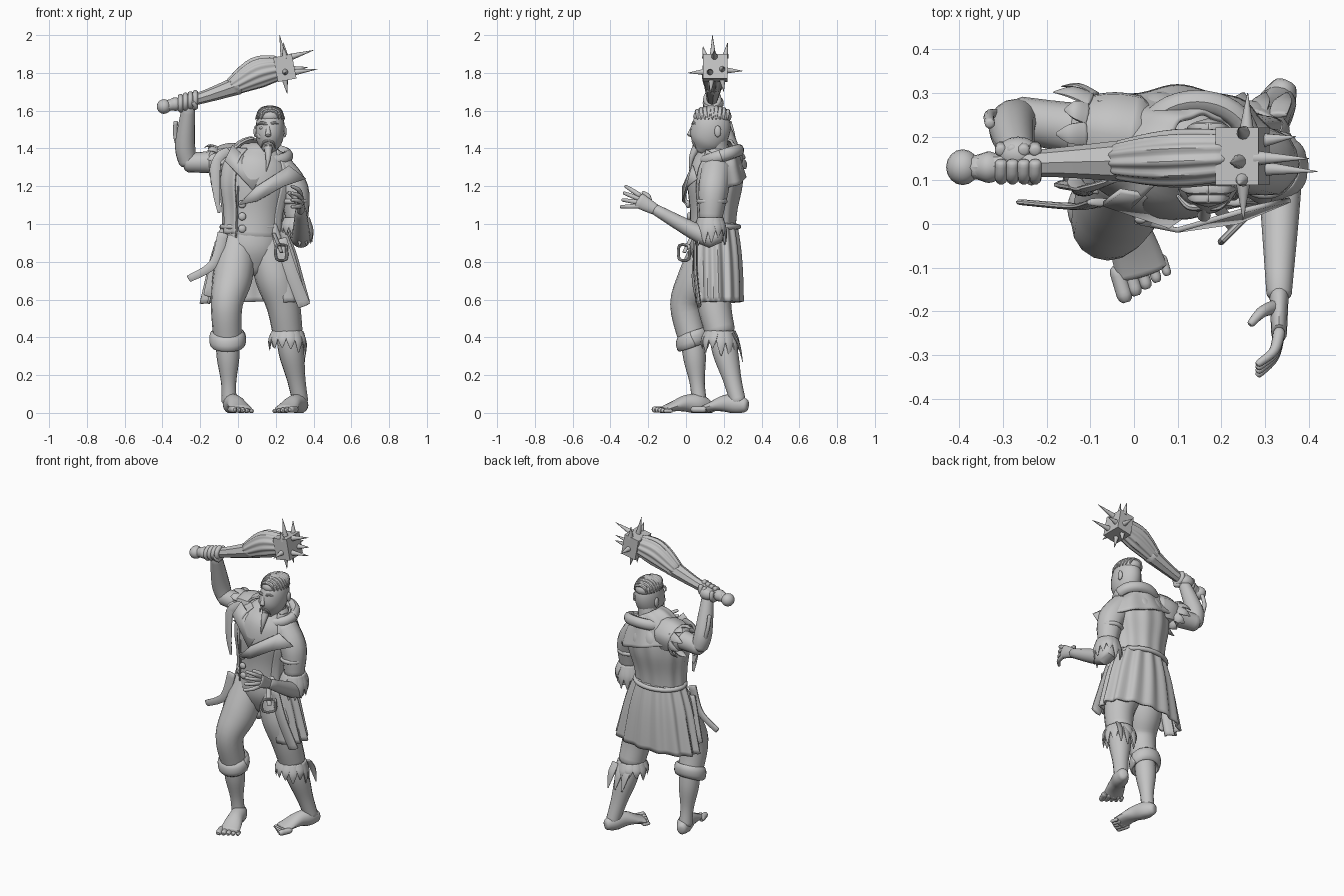
import bpy, bmesh, math, random
from mathutils import Vector, Matrix

random.seed(4)
if bpy.data.objects.get("Cube"):
    bpy.data.objects.remove(bpy.data.objects["Cube"])

shade = .55
grey = bpy.data.materials.new("stone grey")
grey.use_nodes = True
grey.diffuse_color = (shade, shade, shade, 1)
grey.node_tree.nodes["Principled BSDF"].inputs["Base Color"].default_value = grey.diffuse_color

X, Y, Z = Matrix.Identity(3)
meshes, shells = {}, set()


def part(name):
    if name not in meshes:
        meshes[name] = bmesh.new()
    return meshes[name]


def spline(values, t):
    """Smooth curve through numbers or points, t from start to end."""
    last = len(values) - 1
    if last == 0:
        return values[0]
    i = min(int(t * last), last - 1)
    f = t * last - i
    before, start, end, after = (values[max(0, min(last, j))] for j in range(i - 1, i + 3))
    pull, push = (end - before) / 2, (after - start) / 2
    rise = end - start
    return start + pull * f + (rise * 3 - pull * 2 - push) * f**2 + (pull + push - rise * 2) * f**3


def circle(count):
    for k in range(count):
        angle = math.tau * k / count
        yield math.cos(angle), math.sin(angle)


def tube(name, path, radii, flat=(1,), across=X, sides=16, steps=5, arc=None, folds=0, depth=.05, dome=.5):
    """Sweep an ellipse along a path; flat is its second radius over its first."""
    bm, path = part(name), [Vector(p) for p in path]
    total = steps * max(len(path) - 1, len(radii) - 1)
    low, high = (math.radians(a) for a in arc or (0, 360))
    rings = []

    def add_ring(i, shift=0, scale=1):
        t = i / total
        along = (spline(path, min(1, t + .01)) - spline(path, max(0, t - .01))).normalized()
        side = (across - along * across.dot(along)).normalized()
        other = along.cross(side)
        wide = max(spline(radii, t), .001)
        deep = wide * spline(flat, t)
        centre = spline(path, t) + along * shift * dome * min(wide, deep)
        ring = []
        for k in range(sides + 1 if arc else sides):
            angle = low + (high - low) * k / sides
            grow = scale * (1 + depth * math.sin(folds * angle))
            ring.append(bm.verts.new(centre + grow * (side * wide * math.cos(angle) + other * deep * math.sin(angle))))
        rings.append(ring)

    caps = [] if arc else [(.6, .8), (.9, .45)]
    for shift, scale in reversed(caps):
        add_ring(0, -shift, scale)
    for i in range(total + 1):
        add_ring(i)
    for shift, scale in caps:
        add_ring(total, shift, scale)
    for lower, upper in zip(rings, rings[1:]):
        for k in range(sides):
            j = (k + 1) % len(lower)
            bm.faces.new((lower[k], lower[j], upper[j], upper[k]))
    if arc:
        shells.add(name)
    else:
        bm.faces.new(reversed(rings[0]))
        bm.faces.new(rings[-1])


def blob(name, centre, size):
    matrix = Matrix.Translation(centre) @ Matrix.Diagonal((*size, 1))
    bmesh.ops.create_uvsphere(part(name), u_segments=16, v_segments=10, radius=1, matrix=matrix)


def plate(name, points):
    bm = part(name)
    face = bm.faces.new([bm.verts.new(p) for p in points])
    bmesh.ops.triangulate(bm, faces=[face])
    shells.add(name)


def hoop(name, centre, wide, deep, thick, tall=1, tilt=0):
    spots = [Vector(centre) + Vector((wide * c, deep * s, tilt * s)) for c, s in circle(12)]
    tube(name, spots + spots[:1], [thick * tall], [1 / tall], across=Z, sides=10, steps=3)


def ribbon(name, path, width, across=Y):
    tube(name, path, [w / 3 for w in width], [3], across=across, sides=10)


def fringe(name, centre, radius, fall, count):
    """Ragged strips around a ring, trailing along the fall direction."""
    fall = Vector(fall)
    side = fall.orthogonal().normalized()
    other = fall.normalized().cross(side)
    for c, s in circle(count):
        out = side * c + other * s
        root = Vector(centre) + out * radius
        tip = root + fall * random.uniform(.6, 1.2) + out * .02
        ribbon(name, [root, root.lerp(tip, .5) + out * .01, tip], (.027, .023, .003), across=out)


# trousers and calves
right_hip, right_knee, right_cuff, right_ankle = (0, .14, .9), (-.06, 0, .57), (-.055, .035, .39), (-.047, .07, .06)
left_hip, left_knee, left_cuff, left_ankle = (.15, .15, .9), (.24, .15, .57), (.262, .18, .43), (.33, .275, .06)
tube("trousers", [(.07, .14, .76), (.07, .14, .97)], radii=(.1, .155, .15), flat=[.75])
tube("trousers", [right_hip, (-.03, .06, .71), right_knee, right_cuff], radii=(.1, .105, .084, .075))
tube("trousers", [left_hip, (.2, .14, .72), left_knee, left_cuff], radii=(.1, .11, .09, .08))
tube("right_calf", [right_cuff, right_ankle], radii=(.062, .06, .04, .04))
tube("left_calf", [left_cuff, left_ankle], radii=(.06, .067, .048, .042))
hoop("trouser_cuff", right_cuff, wide=.08, deep=.07, thick=.018, tall=2.3, tilt=.025)
fringe("torn_trouser_hem", left_cuff, radius=.075, fall=-Z * .12, count=13)
for k in range(3):
    top = Vector((.23 + .05 * k, .25, .42))
    ribbon("torn_trouser_hem", [top, top + Vector((.01, .03, -.06)), top + Vector((.02, .05, -.15))], (.022, .022, .004))


# bare feet
def foot(name, heel, ahead, outward):
    heel, ahead = Vector(heel), Vector(ahead).normalized()
    side = ahead.cross(Z) * outward
    tube(name, [heel + Z * .04, heel + ahead * .12 + Z * .05, heel + ahead * .235 + Z * .02],
         radii=(.03, .046, .047, .056, .06), flat=(1.2, 1.15, .95, .5, .35), across=side)
    for toe in range(5):
        thick = .018 - .002 * toe
        root = heel + ahead * .22 + side * (.027 * toe - .053) + Z * thick
        tube(name, [root, root + ahead * (.055 - .006 * toe)], [thick], across=side, sides=10, dome=1)


foot("right_foot", heel=(-.05, .115, 0), ahead=(.3, -1, 0), outward=-1)
foot("left_foot", heel=(.345, .315, 0), ahead=(-.45, -1, 0), outward=1)

# waistcoat, coat and skirt
body = [(.075, .14, .94), (.09, .15, 1.2), (.12, .17, 1.38)]
tube("waistcoat", body, radii=(.152, .155, .18, .17, .12), flat=[.79], sides=28)
tube("coat", body, radii=(.158, .164, .192, .185, .13), flat=[.77], sides=60, arc=(-42, 236), folds=11, depth=.03)
tube("coat_skirt", [(.088, .16, .585), (.08, .15, 1)], radii=(.28, .23, .16), flat=(.5, .6, .72), sides=90, arc=(-55, 205), folds=14)
hoop("waist_cord", (.074, .157, .985), wide=.158, deep=.121, thick=.014)
ribbon("coat_tail", [(-.08, .05, .95), (-.13, .04, .79), (-.26, .05, .71)], (.03, .025, .02))
ribbon("coat_tail", [(-.09, .08, .9), (-.15, .09, .62)], (.035, .035))
ribbon("coat_tail", [(.23, .05, .92), (.28, .05, .75), (.35, .07, .57)], (.03, .035, .035))
for k in range(3):
    blob("waistcoat_buttons", (.022, .022 - .006 * k, .975 + .065 * k), size=(.021, .012, .021))
tube("waistcoat_seam", [(-.01, .034, .93), (0, .02, 1.2)], [.005], sides=8)

# belt buckle
buckle, sideways = Vector((.23, -.01, .85)), (X + Y) * .7
ribbon("belt_strap", [(.19, .04, .95), buckle], (.014, .014), across=X - Y)
corners = [buckle + (sideways * (c - s) + Z * (c + s)) * .036 for c, s in circle(4)]
tube("belt_buckle", corners + corners[:1], [.008], across=X - Y, sides=8, steps=3)

# shoulder cape, hood roll and lapels
tube("shoulder_cape", [(.1, .17, 1.25), (.13, .17, 1.36), (.16, .17, 1.42)], radii=(.235, .165, .09), flat=(.62, .68, .95),
     sides=60, arc=(-50, 205), folds=9, depth=.03)
hoop("hood_roll", (.145, .185, 1.36), wide=.12, deep=.095, thick=.028, tall=1.2, tilt=.03)
plate("left_lapel", [(0, 0, 1.1), (.1, -.02, 1.12), (.24, 0, 1.2), (.36, .05, 1.24), (.27, .03, 1.31), (.1, -.02, 1.2)])
plate("right_lapel", [(-.03, .07, 1.42), (-.07, .04, 1.34), (.08, -.01, 1.18), (.14, .03, 1.3), (.03, .06, 1.36)])

# head and face
tube("neck", [(.13, .18, 1.3), (.17, .16, 1.47)], radii=(.075, .058, .058))
tube("head", [(.16, .08, 1.39), (.17, .13, 1.5), (.17, .145, 1.61)], radii=(.03, .067, .077, .068, .035), flat=[1.35], sides=24)
face = Vector((.16, .04, 1.45))
tube("nose", [face + Z * .075, face + Vector((0, -.02, .02))], radii=(.009, .012, .016), sides=10)
blob("mouth", face + Y * .006 - Z * .033, size=(.02, .012, .007))
tube("beard", [face + Vector((0, .015, -.045)), face + Vector((0, -.01, -.1)), face + Vector((-.01, -.02, -.17))], radii=(.023, .014, .002))
for side in -X, X:
    blob("eyes", face + side * .032 + Y * .012 + Z * .058, size=(.015, .01, .008))
    blob("cheeks", face + side * .04 + Y * .035 + Z * .015, size=(.02, .024, .02))
    blob("ears", Vector((.17, .168, 1.49)) + side * .077, size=(.011, .018, .031))
    brow, lip = face + Z * .075, face - Y * .003 - Z * .008
    tube("brows", [brow, brow + side * .035 + Z * .01, brow + side * .06 + Y * .025], radii=(.008, .008, .004), across=Z, sides=8)
    tube("moustache", [lip, lip + side * .025 - Z * .01, lip + side * .038 + Y * .015 - Z * .04], radii=(.007, .006, .002), across=Z, sides=8)

# cropped hair swept to both sides
crown = Vector((.17, .14, 1.57))
blob("hair", crown, size=(.072, .102, .055))
for k in range(-4, 5):
    bulge = math.sqrt(1 - (k / 5) ** 2)
    for side in -X, X:
        middle = crown + Y * .02 * k
        tube("hair", [middle + Z * .05 * bulge, middle + (side * .05 + Z * .035) * bulge, middle + side * .078 * bulge - Z * .015],
             radii=(.013, .013, .003), flat=[.7], across=Y, sides=8)

# left arm with ragged sleeve and open hand
left_elbow, left_wrist, sleeve_end = Vector((.333, .13, .925)), Vector((.332, -.16, 1.075)), Vector((.312, .13, 1.03))
tube("left_sleeve", [(.22, .16, 1.29), (.295, .143, 1.18), sleeve_end], radii=(.08, .08, .06), folds=7, depth=.03)
hoop("left_sleeve", (.3, .138, 1.12), wide=.064, deep=.068, thick=.014)
fringe("left_sleeve_fringe", sleeve_end, radius=.06, fall=-Z * .13, count=13)
tube("left_forearm", [sleeve_end, left_elbow, left_wrist], radii=(.045, .052, .029))
palm = left_wrist + Vector((0, -.09, .05))
tube("left_hand", [left_wrist, palm], radii=(.022, .018), flat=(1.3, 2.3))
for k in range(4):
    spread = k - 1.5
    tip = palm + Vector((-.045, -.08 + .008 * spread, .02 + .036 * spread))
    knuckle = palm + Z * .02 * spread
    tube("left_hand", [knuckle, knuckle.lerp(tip, .6) + X * .015, tip], radii=(.014, .009), sides=10, dome=1)
tube("left_hand", [left_wrist.lerp(palm, .3), (.295, -.2, 1.145), (.27, -.225, 1.165)], radii=(.017, .01), sides=10, dome=1)

# raised right arm, torn sleeve and fist
shoulder, right_elbow, right_wrist = Vector((0, .195, 1.33)), Vector((-.265, .24, 1.325)), Vector((-.262, .15, 1.62))
sleeve_mouth = shoulder.lerp(right_elbow, .45)
tube("right_arm", [shoulder, right_elbow], radii=(.085, .06, .052), across=Z)
tube("right_arm", [right_elbow, (-.28, .22, 1.42), right_wrist], radii=(.048, .053, .035))
tube("right_sleeve", [shoulder, sleeve_mouth], radii=(.1, .098, .078), across=Z, folds=6)
fringe("right_sleeve", sleeve_mouth + X * .03, radius=.08, fall=(-.07, 0, -.02), count=11)
for k in range(4):
    end = Vector((-.1 - .012 * k, .07 + .015 * k, 1.06 + .06 * k))
    ribbon("sleeve_ribbons", [(-.05, .1, 1.39), (-.11, .08, 1.34), end.lerp(Vector((-.13, .07, 1.3)), .5), end], (.02, .024, .021, .008))
ribbon("sleeve_ribbons", [(-.06, .28, 1.37), (-.1, .28, 1.24)], (.025, .005))
tube("arm_strap", [(-.3, .25, 1.36), (-.33, .25, 1.46), (-.33, .23, 1.54)], [.012], sides=10)
grip = Vector((-.265, .14, 1.65))
blob("right_fist", grip + Y * .02 - Z * .01, size=(.05, .04, .04))
for k in range(4):
    knuckle = grip + Vector((.026, 0, .007)) * (k - 1.5)
    bent = [knuckle + (Z * c - Y * s) * .036 for c, s in circle(7)]
    tube("right_fist", bent, [.0145], sides=10, steps=3)
tube("right_fist", [(-.25, .17, 1.62), (-.225, .12, 1.62), (-.235, .1, 1.64)], radii=(.018, .012), sides=10, dome=1)

# spiked club
blob("club_pommel", (-.392, .13, 1.622), size=(.038, .041, .039))
tube("club_pommel", [(-.385, .13, 1.622), (-.31, .13, 1.64)], radii=(.036, .028, .036, .028), across=Z)
tube("club_handle", [(-.37, .13, 1.63), (-.2, .14, 1.667), (0, .145, 1.735)], radii=(.027, .032, .05), across=Z, sides=8)
tube("club_barrel", [(-.03, .145, 1.728), (.1, .15, 1.8), (.21, .155, 1.825)], radii=(.047, .08, .064), flat=(.95, .8, .9),
     across=Z, sides=72, folds=12, depth=.06)
block, turn = Vector((.248, .155, 1.826)), Matrix.Rotation(math.radians(-11), 4, "Y")
half = Vector((.05, .066, .066))
bmesh.ops.create_cube(part("club_head"), size=2, matrix=Matrix.Translation(block) @ turn @ Matrix.Diagonal((*half, 1)))
for tip in ((.22, .14, 2), (.24, .22, 1.96), (.24, .09, 1.94), (.4, .15, 1.92), (.42, .12, 1.82),
            (.37, .2, 1.83), (.26, .3, 1.81), (.25, .01, 1.8), (.26, .13, 1.69), (.26, .2, 1.7)):
    aim = turn.inverted() @ (Vector(tip) - block)
    root = Vector([max(-h, min(h, a)) * .8 for h, a in zip(half, aim)])
    tube("club_spikes", [block + turn @ root, tip], radii=(.018, .001), across=X + Y * 2 + Z * 3, sides=10, dome=.1)

# turn every gathered mesh into an object
for name, bm in meshes.items():
    for v in bm.verts:
        v.co.z = max(v.co.z, 0)
    bmesh.ops.recalc_face_normals(bm, faces=bm.faces)
    mesh = bpy.data.meshes.new(name)
    bm.to_mesh(mesh)
    bm.free()
    mesh.materials.append(grey)
    obj = bpy.data.objects.new(name, mesh)
    bpy.context.collection.objects.link(obj)
    if name in shells:
        obj.modifiers.new("thickness", "SOLIDIFY").thickness = .012
    bpy.ops.object.select_all(action="DESELECT")
    obj.select_set(True)
    bpy.context.view_layer.objects.active = obj
    bpy.ops.object.shade_smooth_by_angle(angle=math.radians(40))
